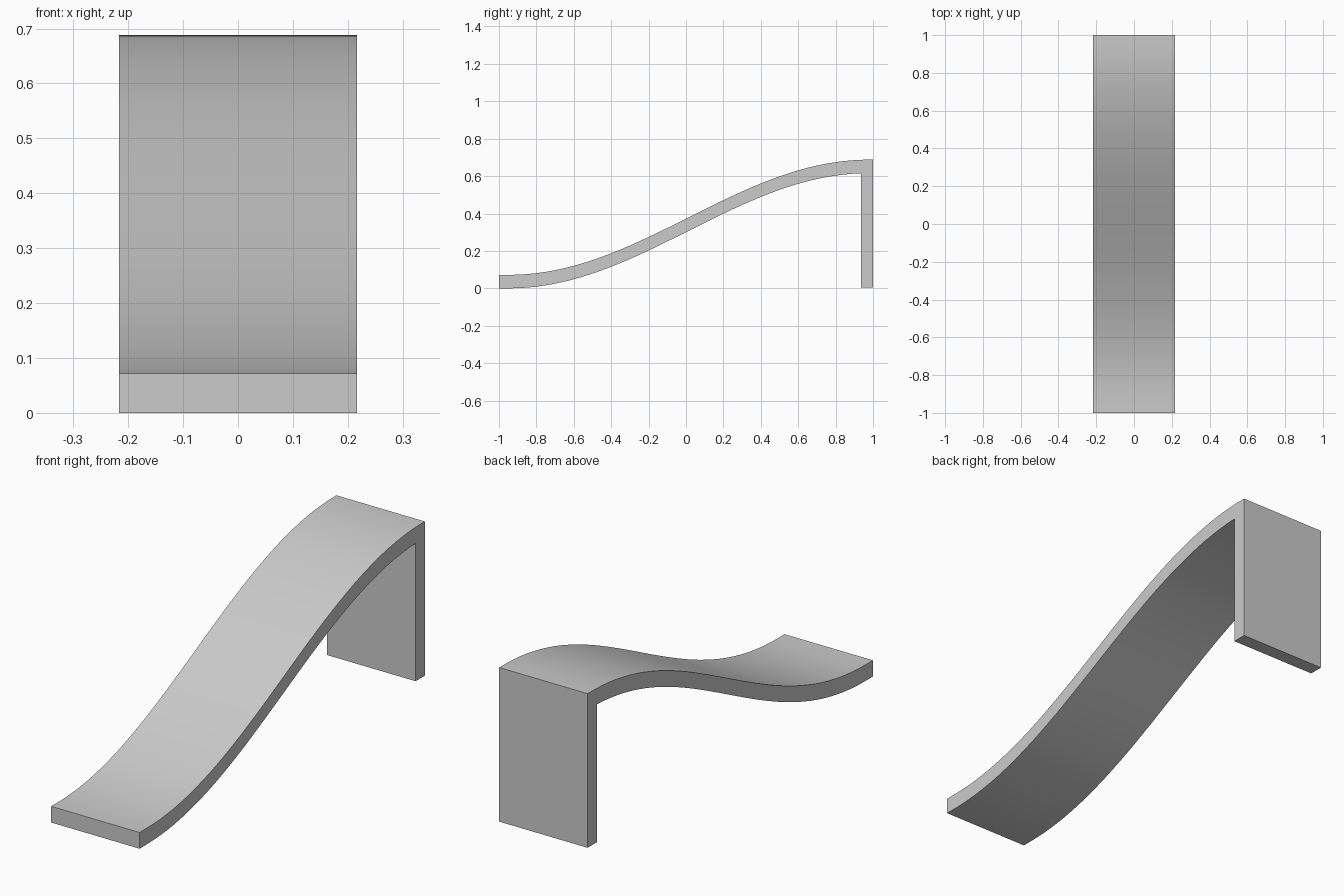
import bpy, bmesh, math

if "Cube" in bpy.data.objects:
    bpy.data.objects.remove(bpy.data.objects["Cube"])

HALF_W = 0.217   # half width in x
THICK = 0.072    # vertical board thickness
RISE = 0.616     # climb of the S curve
LEG_Y = 0.935    # inner face of the leg
STEPS = 40


def curve(y):
    """Height of the underside: a short flat, then a cosine S curve."""
    t = min(max((y + 0.95) / 1.93, 0), 1)
    return RISE * (1 - math.cos(math.pi * t)) / 2


def samples(y0, y1):
    return [y0 + (y1 - y0) * i / STEPS for i in range(STEPS + 1)]


# Side profile: underside, leg, then top surface back to the front
profile = [(y, curve(y)) for y in samples(-1, LEG_Y)]
profile += [(LEG_Y, 0.004), (1, 0.004)]
profile += [(y, curve(y) + THICK) for y in samples(1, -1)]

# Extrude the profile across the width
bm = bmesh.new()
face = bm.faces.new([bm.verts.new((-HALF_W, y, z)) for y, z in profile])
ext = bmesh.ops.extrude_face_region(bm, geom=[face])
moved = [v for v in ext["geom"] if isinstance(v, bmesh.types.BMVert)]
bmesh.ops.translate(bm, vec=(2 * HALF_W, 0, 0), verts=moved)
bmesh.ops.recalc_face_normals(bm, faces=bm.faces)

mesh = bpy.data.meshes.new("curved_ramp_with_leg")
bm.to_mesh(mesh)
bm.free()
ramp = bpy.data.objects.new("curved_ramp_with_leg", mesh)
bpy.context.collection.objects.link(ramp)

# Smooth along the curve, sharp at the edges
bpy.context.view_layer.objects.active = ramp
ramp.select_set(True)
bpy.ops.object.shade_smooth_by_angle(angle=math.radians(30))
